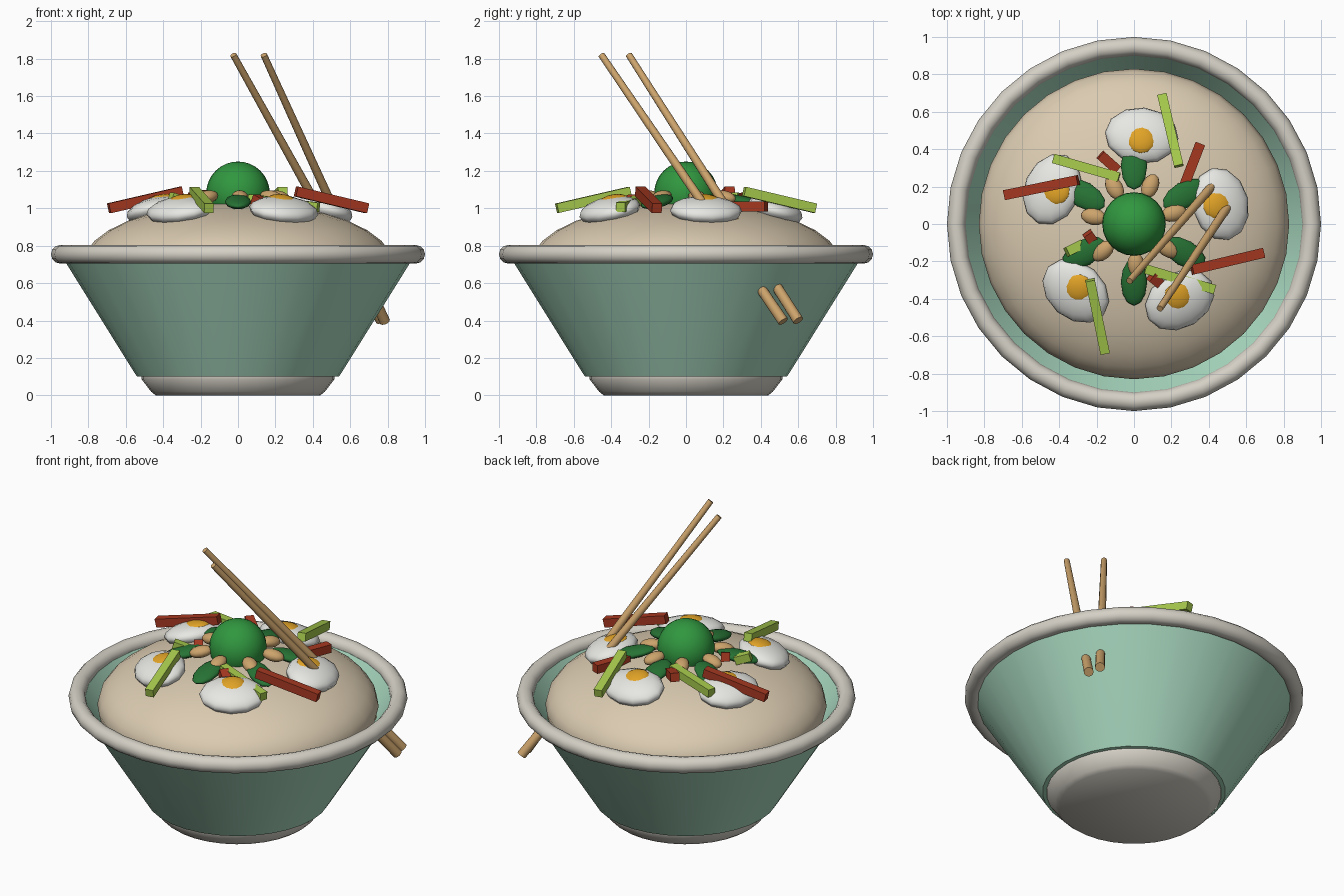
import bpy, bmesh, math
from mathutils import Vector

cube = bpy.data.objects.get("Cube")
if cube:
    bpy.data.objects.remove(cube, do_unlink=True)


def material(name, *rgb):
    m = bpy.data.materials.new(name)
    m.use_nodes = True
    m.diffuse_color = (*rgb, 1)
    m.node_tree.nodes["Principled BSDF"].inputs["Base Color"].default_value = (*rgb, 1)
    return m


MINT = material("mint glaze", .40, .70, .53)
CREAM = material("pale ceramic", .66, .63, .56)
RICE = material("rice", .71, .60, .44)
GREEN = material("bright green", .03, .31, .05)
LEAF = material("leaf green", .02, .17, .035)
WHITE = material("egg white", .80, .80, .77)
YOLK = material("egg yolk", .76, .37, .02)
RED = material("carrot red", .38, .04, .015)
LIME = material("scallion green", .39, .60, .075)
WOOD = material("light wood", .61, .37, .15)


def finish(name, mat, angle=40):
    o = bpy.context.object
    o.name = name
    o.data.materials.clear()
    o.data.materials.append(mat)
    bpy.ops.object.shade_smooth_by_angle(angle=math.radians(angle))
    return o


def lathe(name, profile, mat, steps=32):
    """Spin a (radius, height) profile around z."""
    bm = bmesh.new()
    vs = [bm.verts.new((r, 0, z)) for r, z in profile]
    es = [bm.edges.new(p) for p in zip(vs, vs[1:])]
    bmesh.ops.spin(bm, geom=vs + es, cent=(0, 0, 0), axis=(0, 0, 1),
                   angle=math.tau, steps=steps)
    bmesh.ops.remove_doubles(bm, verts=bm.verts, dist=1e-4)
    bmesh.ops.recalc_face_normals(bm, faces=bm.faces)
    me = bpy.data.meshes.new(name)
    bm.to_mesh(me)
    bm.free()
    o = bpy.data.objects.new(name, me)
    bpy.context.collection.objects.link(o)
    bpy.ops.object.select_all(action="DESELECT")
    o.select_set(True)
    bpy.context.view_layer.objects.active = o
    return finish(name, mat)


def blob(name, mat, angle, radius, z, size, tilt=0, segs=12, rings=8):
    """Ellipsoid placed at a polar position, its x axis pointing outward and down."""
    a = math.radians(angle)
    bpy.ops.mesh.primitive_uv_sphere_add(
        segments=segs, ring_count=rings, radius=1,
        location=(radius * math.cos(a), radius * math.sin(a), z),
        rotation=(0, math.radians(tilt), a))
    bpy.context.object.scale = size
    return finish(name, mat, 60)


def stick(name, mat, start, end, r1, r2, sides):
    """Straight stick from start to end."""
    s, e = Vector(start), Vector(end)
    bpy.ops.mesh.primitive_cone_add(vertices=sides, radius1=r1, radius2=r2,
                                    depth=(e - s).length, location=(s + e) / 2)
    o = bpy.context.object
    if sides == 4:
        # turn the square section so its flat sides face up and sideways
        for v in o.data.vertices:
            x, y = v.co.x, v.co.y
            v.co.x, v.co.y = (x - y) * math.sqrt(.5), (x + y) * math.sqrt(.5)
    o.rotation_euler = (e - s).to_track_quat("Z", "Y").to_euler()
    return finish(name, mat)


# Bowl, foot and rim
lathe("bowl", [(0, .10), (.54, .10), (.55, .115), (.94, .74), (.90, .75),
               (.51, .15), (0, .15)], MINT)
lathe("foot", [(0, 0), (.44, 0), (.465, .02), (.515, .085), (.515, .105), (0, .105)], CREAM)
bpy.ops.mesh.primitive_torus_add(major_segments=32, minor_segments=12, major_radius=.95,
                                 minor_radius=.05, location=(0, 0, .754))
finish("rim", CREAM, 60)

# Rice mound and centre ball
blob("rice_mound", RICE, 0, 0, .70, (.83, .83, .33), segs=32, rings=16)
blob("green_ball", GREEN, 0, 0, 1.08, (.17, .17, .17), segs=24, rings=16)

# Ring of eggs
for i in range(5):
    a = 13 + 72 * i
    blob(f"egg_white_{i}", WHITE, a, .475, .988, (.155, .197, .07), 15)
    blob(f"egg_yolk_{i}", YOLK, a, .453, 1.043, (.078, .078, .03), 12)

# Ring of leaves and ring of nuts
for i in range(6):
    blob(f"leaf_{i}", LEAF, 30 + 60 * i, .31, 1.035, (.13, .07, .03), 12)
for i in range(7):
    blob(f"nut_{i}", WOOD, 15.4 + 360 / 7 * i, .22, 1.06, (.07, .045, .035), 10)

# Carrot sticks
carrots = [((-.69, .155, 1.0), (-.30, .235, 1.09)),
           ((.31, -.245, 1.09), (.69, -.155, 1.0)),
           ((.355, .43, 1.01), (.27, .21, 1.01)),
           ((-.18, .37, 1.07), (-.09, .29, 1.05)),
           ((-.25, -.05, 1.06), (-.20, -.12, 1.03)),
           ((.09, -.28, 1.05), (.14, -.32, 1.02))]
for i, (s, e) in enumerate(carrots):
    stick(f"carrot_{i}", RED, s, e, .038, .038, 4)

# Scallion strips
scallions = [((-.43, .35, 1.03), (-.08, .25, 1.06)),
             ((.15, .69, 1.0), (.24, .31, 1.09)),
             ((-.235, -.30, 1.09), (-.155, -.69, 1.0)),
             ((.06, -.24, 1.05), (.43, -.35, 1.005)),
             ((-.36, -.15, 1.06), (-.28, -.11, 1.03))]
for i, (s, e) in enumerate(scallions):
    stick(f"scallion_{i}", LIME, s, e, .036, .036, 4)

# Chopsticks, passing through the bowl wall
stick("chopstick_a", WOOD, (.765, .60, .40), (-.025, -.305, 1.82), .029, .018, 12)
stick("chopstick_b", WOOD, (.785, .52, .395), (.138, -.452, 1.82), .029, .018, 12)
